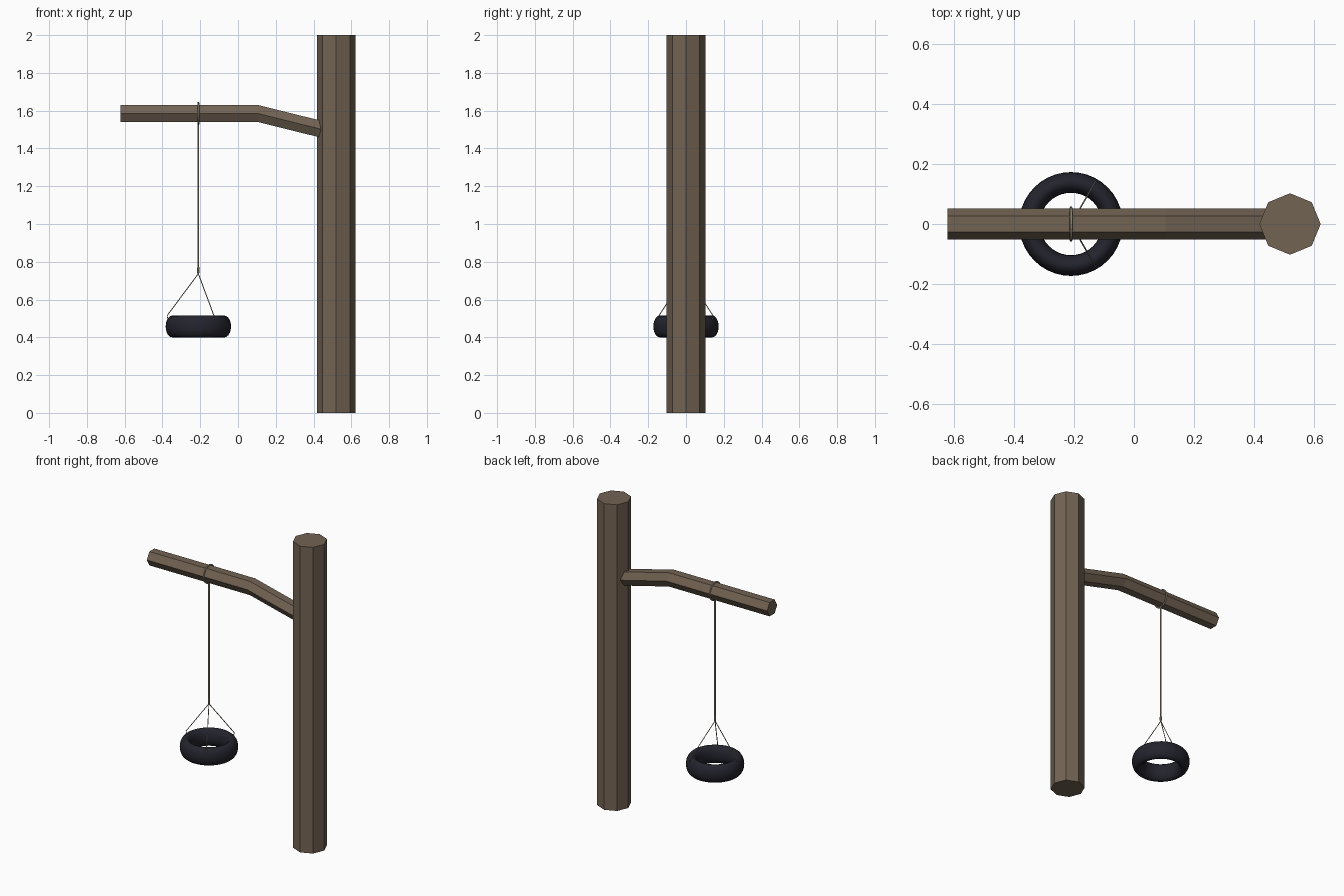
import bpy, bmesh, math
from mathutils import Vector

if "Cube" in bpy.data.objects:
    bpy.data.objects.remove(bpy.data.objects["Cube"])


def material(name, rgb):
    m = bpy.data.materials.new(name)
    m.diffuse_color = (*rgb, 1)
    m.use_nodes = True
    m.node_tree.nodes["Principled BSDF"].inputs["Base Color"].default_value = m.diffuse_color
    return m


BARK = material("bark brown", (0.17, 0.125, 0.088))
RUBBER = material("dark rubber", (0.017, 0.017, 0.027))
ROPE = material("rope tan", (0.40, 0.35, 0.25))


def loft(name, rings, mat, closed=False, smooth=False):
    """Skin a list of point rings; cap the ends unless closed."""
    bm = bmesh.new()
    vr = [[bm.verts.new(p) for p in ring] for ring in rings]
    n = len(vr[0])
    for i in range(len(vr) if closed else len(vr) - 1):
        a, b = vr[i], vr[(i + 1) % len(vr)]
        for k in range(n):
            bm.faces.new((a[k], a[(k + 1) % n], b[(k + 1) % n], b[k]))
    if not closed:
        bm.faces.new(vr[0])
        bm.faces.new(vr[-1])
    bmesh.ops.recalc_face_normals(bm, faces=bm.faces)
    for f in bm.faces:
        f.smooth = smooth
    me = bpy.data.meshes.new(name)
    bm.to_mesh(me)
    bm.free()
    me.materials.append(mat)
    ob = bpy.data.objects.new(name, me)
    bpy.context.collection.objects.link(ob)
    return ob


def angles(n):
    return [2 * math.pi * k / n for k in range(n)]


def rope(name, points, radius, sides=6):
    """Thin tube along a path of points."""
    pts = [Vector(p) for p in points]
    rings = []
    for i, p in enumerate(pts):
        d = (pts[min(i + 1, len(pts) - 1)] - pts[max(i - 1, 0)]).normalized()
        u = d.orthogonal().normalized()
        v = d.cross(u)
        rings.append([p + radius * (math.cos(a) * u + math.sin(a) * v)
                      for a in angles(sides)])
    return loft(name, rings, ROPE)


# Trunk: octagonal post
loft("trunk", [[(0.52 + 0.1025 * math.cos(a), 0.1025 * math.sin(a), z)
                for a in angles(8)] for z in (0, 2)], BARK)

# Branch: hexagonal bar with a bend, sunk into the trunk
loft("branch", [[(x, 0.052 * math.cos(a), z + 0.052 * math.sin(a))
                 for a in angles(6)]
                for x, z in ((-0.6225, 1.585), (0.105, 1.585), (0.46, 1.497))], BARK)

# Tyre: ring with an oval section
X = -0.21
loft("tyre", [[(X + (0.1385 + 0.0345 * math.cos(b)) * math.cos(a),
                (0.1385 + 0.0345 * math.cos(b)) * math.sin(a),
                0.4575 + 0.0575 * math.sin(b)) for b in angles(20)]
              for a in angles(40)], RUBBER, closed=True, smooth=True)

# Rope loop around the branch
loft("branch_loop", [[(X + 0.005 * math.cos(b),
                       (0.054 + 0.005 * math.sin(b)) * math.cos(a),
                       1.585 + (0.057 + 0.005 * math.sin(b)) * math.sin(a))
                      for b in angles(6)] for a in angles(24)], ROPE, closed=True)

# Main rope and the knot below it
rope("main_rope", [(X, 0, 1.535), (X, 0, 0.735)], 0.005)
loft("knot", [[(X + r * math.cos(a), r * math.sin(a), z) for a in angles(8)]
              for z, r in ((0.735, 0.003), (0.745, 0.007), (0.765, 0.007), (0.775, 0.004))], ROPE)

# Three thin ropes holding the tyre, each tucked into the rubber
for i, deg in enumerate((60, 180, 300)):
    c, s = math.cos(math.radians(deg)), math.sin(math.radians(deg))
    rope(f"tyre_rope_{i + 1}", [(X, 0, 0.737), (X + 0.165 * c, 0.165 * s, 0.515),
                                (X + 0.160 * c, 0.160 * s, 0.49)], 0.0025)
